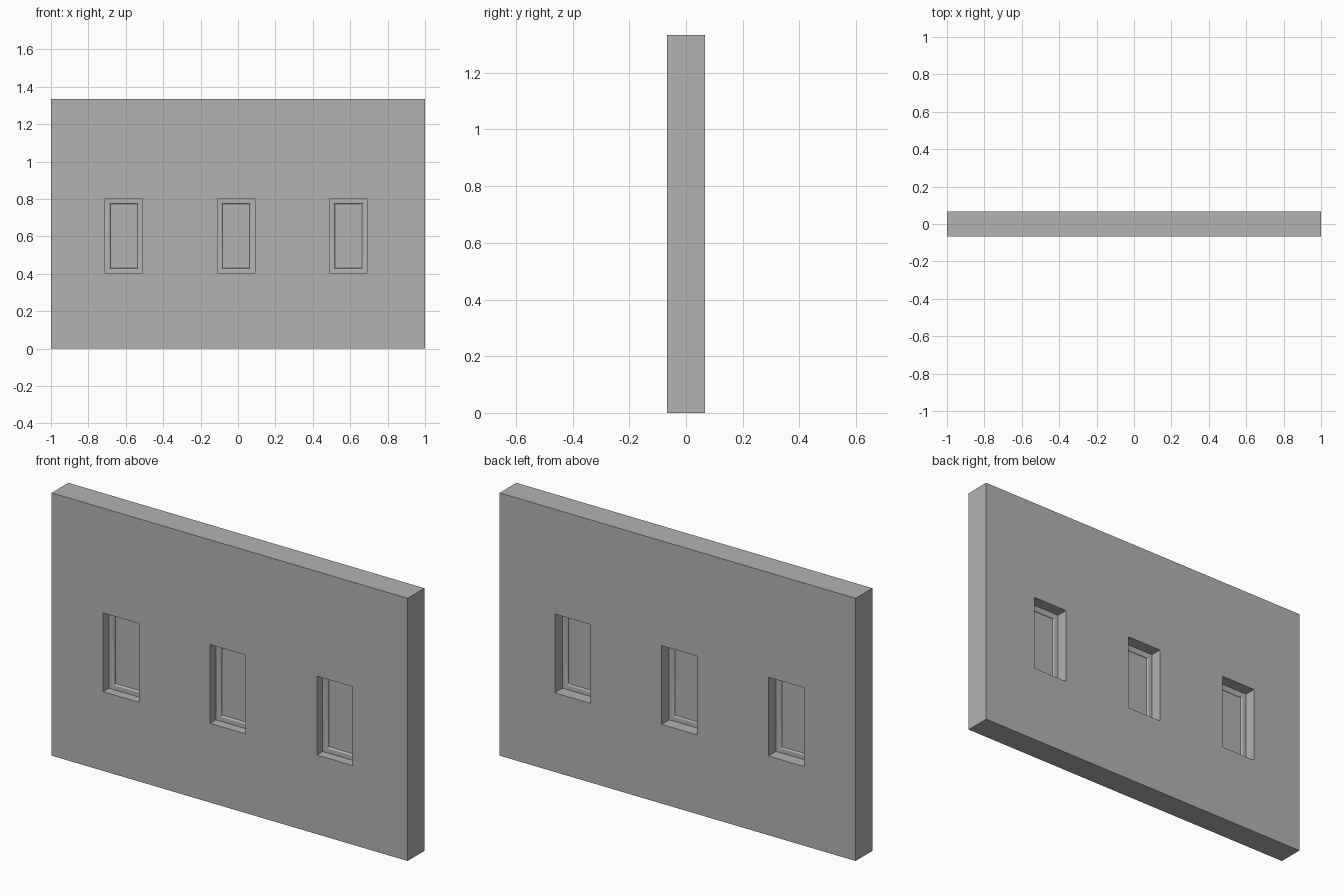
import bpy
import bmesh
import math

cube = bpy.data.objects.get("Cube")
if cube:
    bpy.data.objects.remove(cube)

WIDTH, DEPTH, HEIGHT = 2.0, 0.134, 1.334
OPEN_W, OPEN_H, OPEN_Z = 0.2, 0.4, 0.602
CENTRES = {"right": -0.61, "middle": -0.01, "left": 0.59}

# One plaster colour for everything
plaster = bpy.data.materials.new("grey_plaster")
plaster.use_nodes = True
colour = (0.45, 0.45, 0.45, 1)
plaster.diffuse_color = colour
plaster.node_tree.nodes["Principled BSDF"].inputs["Base Color"].default_value = colour


def add_object(name, bm):
    mesh = bpy.data.meshes.new(name)
    bmesh.ops.recalc_face_normals(bm, faces=bm.faces)
    bm.to_mesh(mesh)
    bm.free()
    mesh.materials.append(plaster)
    obj = bpy.data.objects.new(name, mesh)
    bpy.context.collection.objects.link(obj)
    return obj


def box(name, size, centre):
    bm = bmesh.new()
    bmesh.ops.create_cube(bm, size=1)
    bmesh.ops.scale(bm, vec=size, verts=bm.verts)
    bmesh.ops.translate(bm, vec=centre, verts=bm.verts)
    return add_object(name, bm)


def select_only(obj):
    bpy.ops.object.select_all(action="DESELECT")
    obj.select_set(True)
    bpy.context.view_layer.objects.active = obj


def frame_profile():
    """Inset and depth pairs from the front of the reveal round to the back."""
    front, back, flat, radius = -0.021, 0.006, 0.018, 0.01
    points = [(0, front)]
    for i in range(5):
        a = i * math.pi / 8
        points.append((flat + radius * math.sin(a), front + radius * (1 - math.cos(a))))
    for i in range(5):
        a = i * math.pi / 8
        points.append((flat + radius * math.cos(a), back - radius * (1 - math.sin(a))))
    points.append((0, back))
    return points


def window(name, x):
    # Mitred moulding swept round the opening
    bm = bmesh.new()
    rings = []
    for inset, y in frame_profile():
        w, h = OPEN_W / 2 - inset, OPEN_H / 2 - inset
        corners = [(-w, -h), (w, -h), (w, h), (-w, h)]
        rings.append([bm.verts.new((x + cx, y, OPEN_Z + cz)) for cx, cz in corners])
    for a, b in zip(rings, rings[1:] + rings[:1]):
        for i in range(4):
            j = (i + 1) % 4
            bm.faces.new((a[i], a[j], b[j], b[i]))
    frame = add_object(name + "_window_frame", bm)
    select_only(frame)
    bpy.ops.object.shade_smooth_by_angle(angle=math.radians(35))
    # Pane set inside the moulding
    box(name + "_window_pane", (OPEN_W - 0.05, 0.008, OPEN_H - 0.05), (x, -0.006, OPEN_Z))


# Wall with three openings
wall = box("wall", (WIDTH, DEPTH, HEIGHT), (0, 0, HEIGHT / 2))
for side, x in CENTRES.items():
    cutter = box("opening_cutter", (OPEN_W, DEPTH * 2, OPEN_H), (x, 0, OPEN_Z))
    cutter.hide_render = True
    cut = wall.modifiers.new("opening", "BOOLEAN")
    cut.operation = "DIFFERENCE"
    cut.solver = "EXACT"
    cut.object = cutter
    select_only(wall)
    bpy.ops.object.modifier_apply(modifier=cut.name)
    bpy.data.objects.remove(cutter)
    window(side, x)
